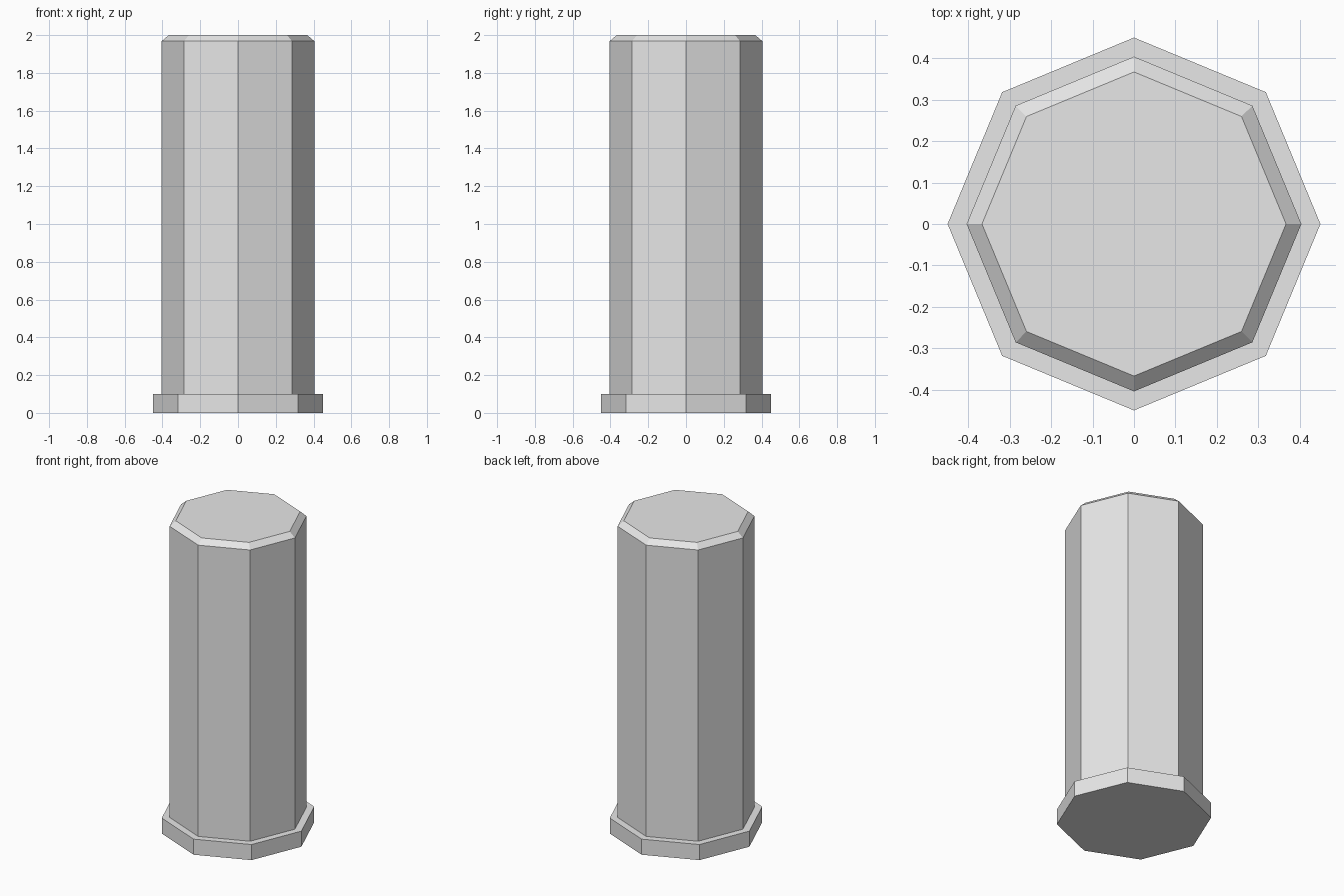
import bpy
import math

SIDES = 8

cube = bpy.data.objects.get("Cube")
if cube:
    bpy.data.objects.remove(cube, do_unlink=True)

# Single plain grey
grey = bpy.data.materials.new("light_grey")
colour = (0.8, 0.8, 0.8, 1.0)
grey.diffuse_color = colour
grey.use_nodes = True
grey.node_tree.nodes["Principled BSDF"].inputs["Base Color"].default_value = colour


def octagonal_part(name, profile):
    """Turn a (radius, height) profile into a closed, flat-faced prism."""
    verts, faces = [], []
    for radius, z in profile:
        for i in range(SIDES):
            a = math.tau * i / SIDES
            verts.append((radius * math.cos(a), radius * math.sin(a), z))
    for r in range(len(profile) - 1):
        low, high = r * SIDES, (r + 1) * SIDES
        for i in range(SIDES):
            j = (i + 1) % SIDES
            faces.append((low + i, low + j, high + j, high + i))
    faces.append(tuple(reversed(range(SIDES))))
    faces.append(tuple(range(len(verts) - SIDES, len(verts))))
    mesh = bpy.data.meshes.new(name)
    mesh.from_pydata(verts, [], faces)
    mesh.materials.append(grey)
    obj = bpy.data.objects.new(name, mesh)
    bpy.context.collection.objects.link(obj)
    return obj


# Wide foot flange
octagonal_part("base_flange", [(0.45, 0), (0.45, 0.1)])

# Tall column with a chamfered top rim
octagonal_part("column", [(0.404, 0.1), (0.404, 1.968), (0.367, 2)])
